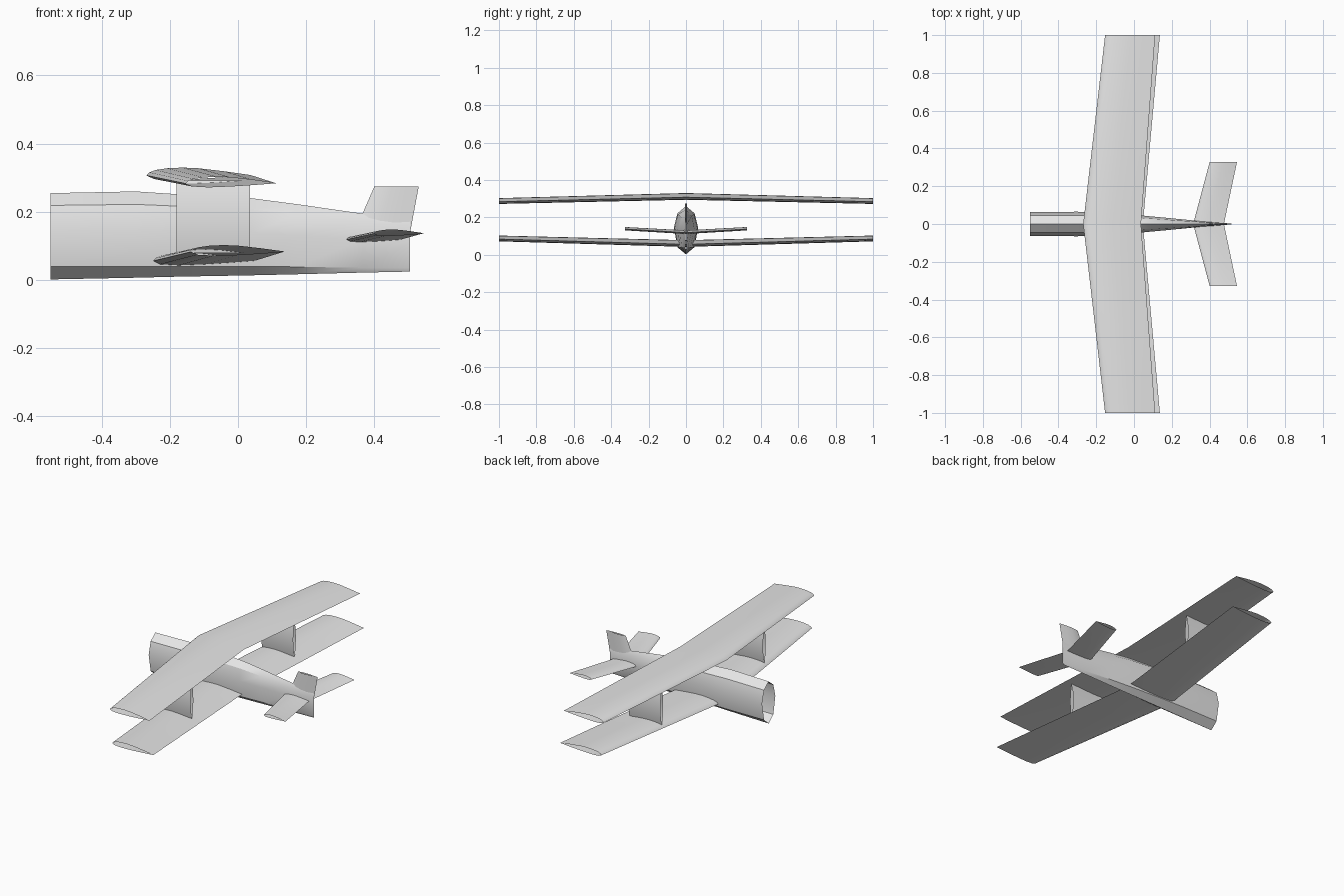
import bpy, bmesh, math

if "Cube" in bpy.data.objects:
    bpy.data.objects.remove(bpy.data.objects["Cube"])

grey = bpy.data.materials.new("light_grey")
grey.diffuse_color = (0.8, 0.8, 0.8, 1)
grey.use_nodes = True
grey.node_tree.nodes["Principled BSDF"].inputs["Base Color"].default_value = grey.diffuse_color


def loft(name, rings, angle=30):
    """Open-ended skin through a row of closed rings."""
    bm = bmesh.new()
    rows = [[bm.verts.new(p) for p in ring] for ring in rings]
    n = len(rows[0])
    for a, b in zip(rows, rows[1:]):
        for i in range(n):
            j = (i + 1) % n
            bm.faces.new((a[i], a[j], b[j], b[i]))
    bmesh.ops.recalc_face_normals(bm, faces=bm.faces)
    mesh = bpy.data.meshes.new(name)
    bm.to_mesh(mesh)
    bm.free()
    mesh.materials.append(grey)
    obj = bpy.data.objects.new(name, mesh)
    bpy.context.collection.objects.link(obj)
    bpy.ops.object.select_all(action='DESELECT')
    obj.select_set(True)
    bpy.context.view_layer.objects.active = obj
    bpy.ops.object.shade_smooth_by_angle(angle=math.radians(angle))
    return obj


# Aerofoil: chord fraction, height for a full-size wing
AEROFOIL = [(0, 0), (.03, .009), (.09, .016), (.2, .021), (.35, .023), (.5, .021),
            (.75, .012), (1, .001), (.75, -.005), (.5, -.010), (.25, -.013), (.07, -.010)]


def foil(x0, x1, y, z, thick):
    return [(x0 + (x1 - x0) * c, y, z + h * thick) for c, h in AEROFOIL]


def wing(name, root, tip, span):
    """root and tip: leading x, trailing x, height, thickness factor."""
    def at(y, s):
        return foil(s[0], s[1], y, s[2], s[3])
    loft(name, [at(-span, tip), at(0, root), at(span, tip)], 40)


# Lifting surfaces
wing("upper_wing", (-.269, .037, .307, 1), (-.153, .112, .283, .86), 1)
wing("lower_wing", (-.254, .047, .055, 1), (-.138, .137, .083, .86), 1)
wing("tailplane", (.313, .476, .118, .55), (.40, .545, .137, .5), .327)

# Fuselage stations: x, top, upper crease, lower crease, bottom, half width
stations = [(-.55, .255, .219, .040, .002, .063), (-.30, .260, .222, .040, .007, .065),
            (-.18, .252, .217, .040, .010, .061), (.04, .240, .207, .040, .014, .045),
            (.17, .223, .193, .039, .017, .033), (.365, .195, .172, .036, .022, .014),
            (.505, .176, .158, .036, .025, .003)]
rings = []
for x, top, up, low, bot, w in stations:
    side = [(.70 * w, up), (w, (up + low) / 2 + .015), (.70 * w, low)]
    ring = [(0, top)] + side + [(0, bot)] + [(-y, z) for y, z in reversed(side)]
    rings.append([(x, y, z) for y, z in ring])
loft("fuselage", rings)

# Tail fin: thin lens sections stacked upward
lens = [(0, 0), (.15, .7), (.4, 1), (.7, .6), (1, 0), (.7, -.6), (.4, -1), (.15, -.7)]
loft("tail_fin", [[(x0 + (x1 - x0) * c, t * .006, z) for c, t in lens]
                  for x0, x1, z in ((.337, .503, .13), (.40, .53, .275))], 40)

# Interplane struts: lens in the vertical plane, run fore and aft
for side, label in ((-1, "right"), (1, "left")):
    loft(f"wing_strut_{label}",
         [[(x, side * .487 + t * .013, .08 + .212 * c)
           for c, t in ((0, 0), (.2, .7), (.5, 1), (.8, .7), (1, 0),
                        (.8, -.7), (.5, -1), (.2, -.7))] for x in (-.18, .035)], 40)
